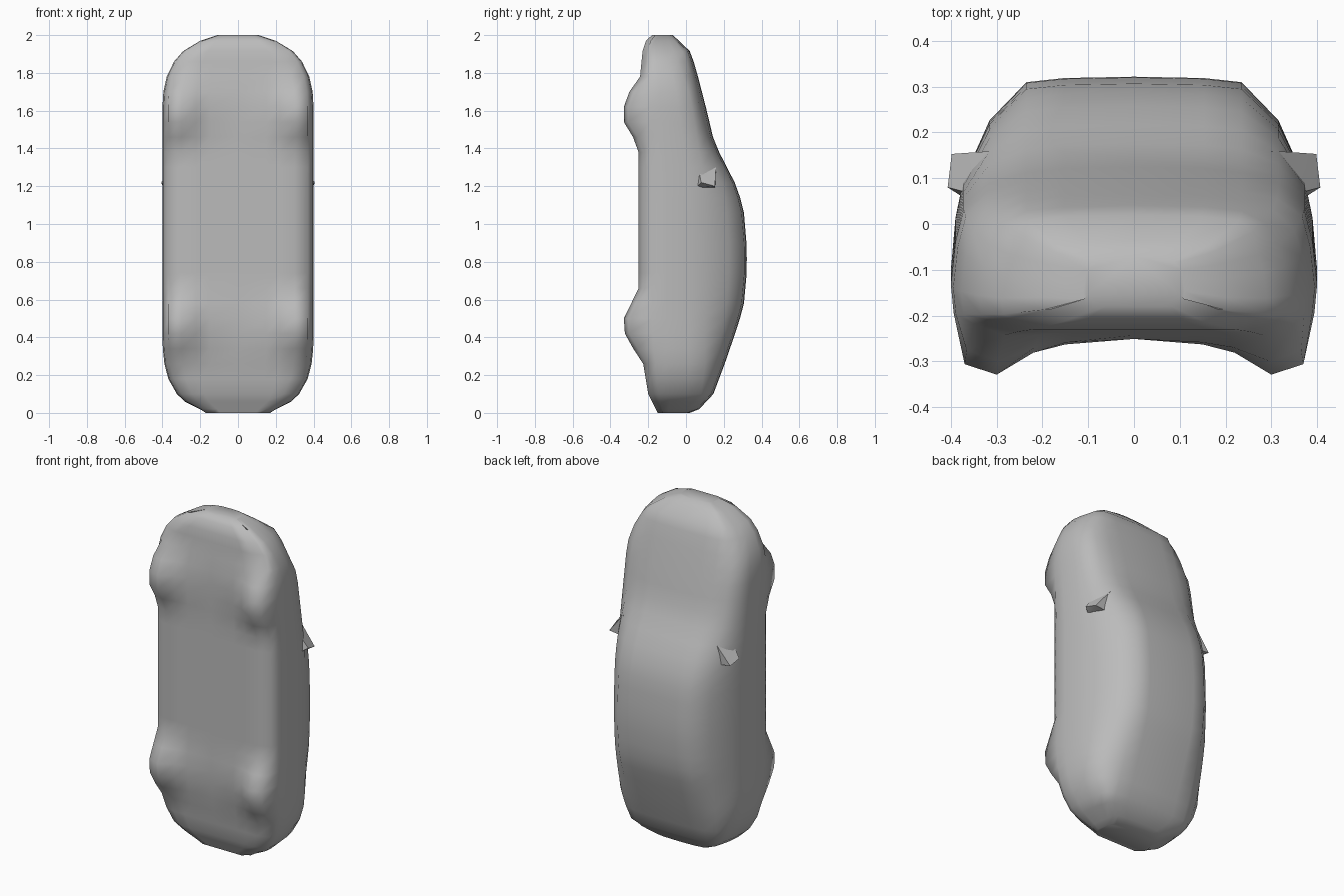
import bpy, bmesh

if "Cube" in bpy.data.objects:
    bpy.data.objects.remove(bpy.data.objects["Cube"])

paint = bpy.data.materials.new("plain_grey")
paint.diffuse_color = (0.5, 0.5, 0.5, 1)
paint.use_nodes = True
paint.node_tree.nodes["Principled BSDF"].inputs["Base Color"].default_value = paint.diffuse_color


def finish(name, bm, angle):
    bmesh.ops.recalc_face_normals(bm, faces=bm.faces)
    mesh = bpy.data.meshes.new(name)
    bm.to_mesh(mesh)
    bm.free()
    mesh.materials.append(paint)
    obj = bpy.data.objects.new(name, mesh)
    bpy.context.collection.objects.link(obj)
    bpy.context.view_layer.objects.active = obj
    obj.select_set(True)
    bpy.ops.object.shade_smooth_by_angle(angle=angle)
    obj.select_set(False)


# Side profiles along the car's length, as (z, y)
ROOF = [(0, 0.02), (0.02, 0.07), (0.1, 0.145), (0.26, 0.205), (0.42, 0.26), (0.56, 0.305),
        (0.76, 0.323), (0.9, 0.32), (1.08, 0.305), (1.2, 0.268), (1.43, 0.15),
        (1.6, 0.11), (1.84, 0.048), (1.92, 0.018), (2, -0.07)]
FLOOR = [(0, -0.15), (0.1, -0.2), (0.34, -0.24), (0.5, -0.251), (1.7, -0.251),
         (1.915, -0.23), (1.97, -0.212), (2, -0.18)]
SHOULDER = [(0, -0.02), (0.1, 0.08), (0.26, 0.1), (1.2, 0.1), (1.69, 0.02), (2, -0.1)]


def along(curve, z):
    for (z0, y0), (z1, y1) in zip(curve, curve[1:]):
        if z <= z1:
            return y0 + (y1 - y0) * (z - z0) / (z1 - z0)
    return curve[-1][1]


def half_width(z):
    # rounded plan corners at the tail and the nose
    tail = (1 - max(0, 1 - z / 0.45) ** 3) ** (1 / 3)
    nose = (1 - max(0, 1 - (2 - z) / 0.4) ** 2.5) ** 0.4
    return max(0.4 * min(tail, nose), 0.17 if z < 1 else 0.11)


def wheel_bulge(z):
    d = min(abs(z - 0.46), abs(z - 1.59))
    t = min(1, max(0, (0.18 - d) / 0.12))
    return t * t * (3 - 2 * t)


def section(z):
    w, b = half_width(z), wheel_bulge(z)
    yb, yt, ys = along(FLOOR, z), along(ROOF, z), along(SHOULDER, z)
    s, h, sx = w / 0.4, ys - yb, 0.93 * w
    tw = min(0.235, 0.79 * w)
    half = [
        (0, yb),
        (0.15 * s, yb - 0.012 * b),
        (0.22 * s, yb - 0.03 * b),
        (0.3 * s, yb - 0.078 * b),
        (0.37 * s, yb + 0.025 - 0.08 * b),
        (0.985 * w, yb + h * 0.2),
        (w, yb + h * 0.42),
        (0.975 * w, yb + h * 0.75),
        (sx, ys),
        ((sx + tw) / 2 + 0.012 * s, ys + (yt - ys) * 0.57),
        (tw, yt - 0.012),
        (tw * 0.65, yt - 0.003),
        (0, yt),
    ]
    left = [(-x, y) for x, y in half[-2:0:-1]]
    return [(x, y, z) for x, y in half + left]


# Body shell with wheel bulges, lofted from tail to nose
stations = [0, 0.02, 0.06] + [0.1 + 0.08 * i for i in range(23)] + [1.915, 1.97, 2]
bm = bmesh.new()
rings = [[bm.verts.new(p) for p in section(z)] for z in stations]
n = len(rings[0])
for a, b in zip(rings, rings[1:]):
    for i in range(n):
        j = (i + 1) % n
        bm.faces.new((a[i], a[j], b[j], b[i]))
bm.faces.new(rings[0])
bm.faces.new(rings[-1])
finish("car_body", bm, 1.1)

# Door mirrors: small wedges at the base of the windscreen
WEDGE = [(0.31, 0.155, 1.19), (0.36, 0.05, 1.19), (0.33, 0.06, 1.33),
         (0.30, 0.16, 1.32), (0.398, 0.153, 1.20), (0.407, 0.08, 1.22)]
for side, name in ((1, "mirror_right"), (-1, "mirror_left")):
    bm = bmesh.new()
    for x, y, z in WEDGE:
        bm.verts.new((side * x, y, z))
    bmesh.ops.convex_hull(bm, input=bm.verts)
    finish(name, bm, 0.6)
